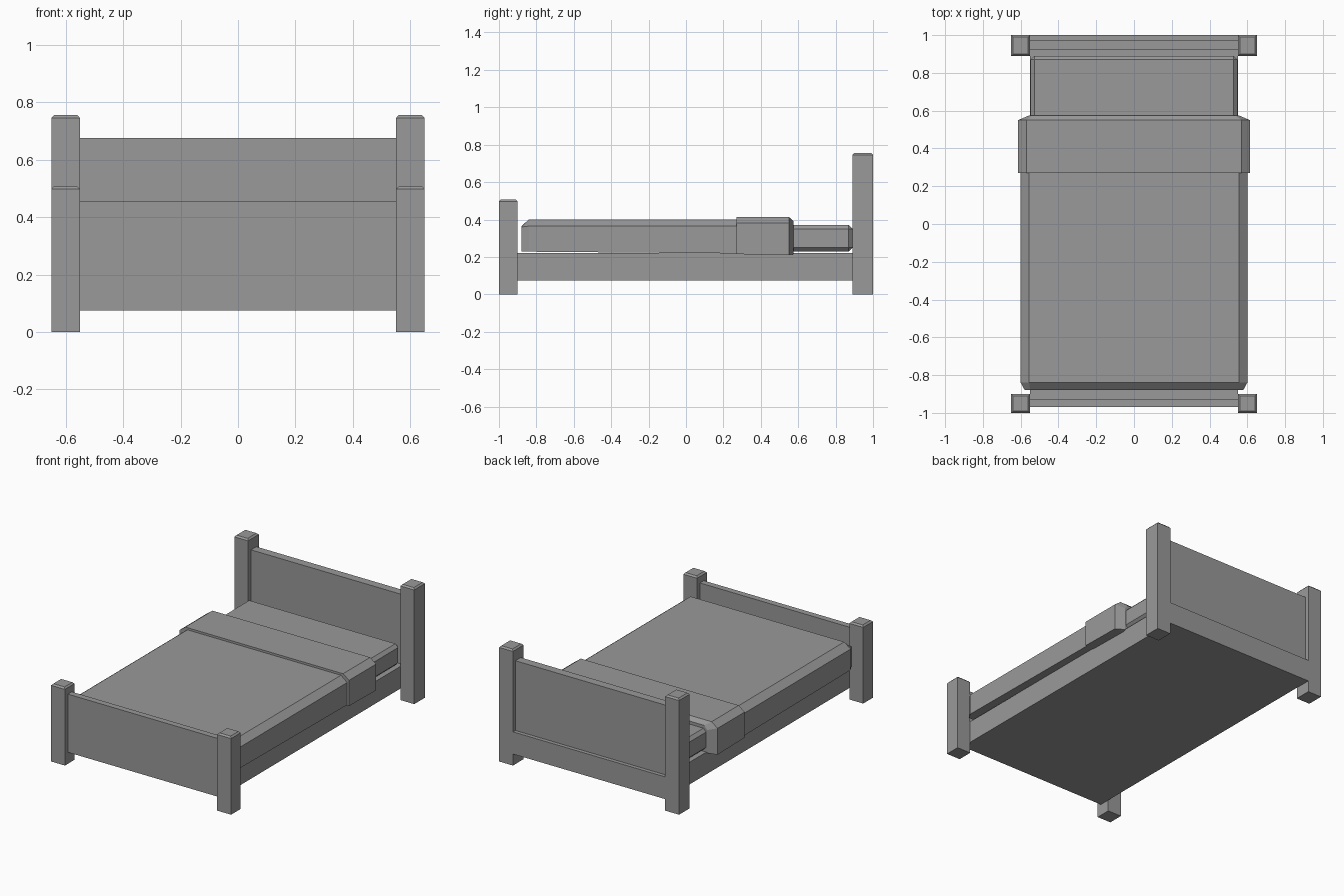
import bpy
import bmesh

cube = bpy.data.objects.get("Cube")
if cube:
    bpy.data.objects.remove(cube, do_unlink=True)

# One plain grey for the whole bed
grey = bpy.data.materials.new("plain_grey")
grey.use_nodes = True
COLOUR = (0.32, 0.32, 0.32, 1)
grey.diffuse_color = COLOUR
grey.node_tree.nodes["Principled BSDF"].inputs["Base Color"].default_value = COLOUR


def finish(name, bm):
    bmesh.ops.recalc_face_normals(bm, faces=bm.faces[:])
    mesh = bpy.data.meshes.new(name)
    bm.to_mesh(mesh)
    bm.free()
    mesh.materials.append(grey)
    obj = bpy.data.objects.new(name, mesh)
    bpy.context.scene.collection.objects.link(obj)
    return obj


def box(name, x, y, z, bevel=0, cap=0):
    """Box spanning three ranges, with optional bevels or a chamfered top cap."""
    bm = bmesh.new()
    bmesh.ops.create_cube(bm, size=1)
    for v in bm.verts:
        for i, (low, high) in enumerate((x, y, z)):
            v.co[i] = high if v.co[i] > 0 else low
    if bevel:
        bmesh.ops.bevel(bm, geom=bm.edges[:], offset=bevel, segments=1, affect='EDGES')
    if cap:
        bm.normal_update()
        top = [f for f in bm.faces if f.normal.z > 0.9]
        bmesh.ops.inset_region(bm, faces=top, thickness=cap)
        for v in top[0].verts:
            v.co.z += 0.01
    return finish(name, bm)


def drape(name, sections):
    """Loft along y; each section is y, half width, top half width, bottom, shoulder, top."""
    bm = bmesh.new()
    rings = []
    for y, w, t, bottom, shoulder, top in sections:
        half = [(w, bottom), (w, shoulder), (t, top)]
        outline = half + [(-x, z) for x, z in reversed(half)]
        rings.append([bm.verts.new((x, y, z)) for x, z in outline])
    for a, b in zip(rings, rings[1:]):
        for i in range(len(a)):
            j = (i + 1) % len(a)
            bm.faces.new((a[i], a[j], b[j], b[i]))
    bm.faces.new(rings[0])
    bm.faces.new(rings[-1])
    return finish(name, bm)


# Corner posts with chamfered caps
for side, sx in (("left", 1), ("right", -1)):
    span = sorted((0.55 * sx, 0.65 * sx))
    box("front_post_" + side, span, (-1, -0.9), (0, 0.497), cap=0.014)
    box("back_post_" + side, span, (0.89, 1), (0, 0.745), cap=0.014)

# Base and end boards
box("bed_base", (-0.55, 0.55), (-0.97, 1), (0.075, 0.22))
box("footboard", (-0.55, 0.55), (-0.97, -0.93), (0.2, 0.455))
box("headboard", (-0.55, 0.55), (0.92, 0.975), (0.2, 0.675))

# Bedding
box("mattress", (-0.548, 0.548), (-0.8, 0.89), (0.23, 0.37), bevel=0.02)
drape("blanket", [
    (-0.88, 0.578, 0.55, 0.228, 0.36, 0.365),
    (-0.84, 0.6, 0.555, 0.228, 0.365, 0.4),
    (0.5, 0.6, 0.555, 0.217, 0.365, 0.4),
])
drape("folded_sheet", [
    (0.27, 0.613, 0.57, 0.215, 0.382, 0.414),
    (0.55, 0.613, 0.57, 0.21, 0.382, 0.414),
    (0.575, 0.555, 0.535, 0.215, 0.365, 0.39),
])
